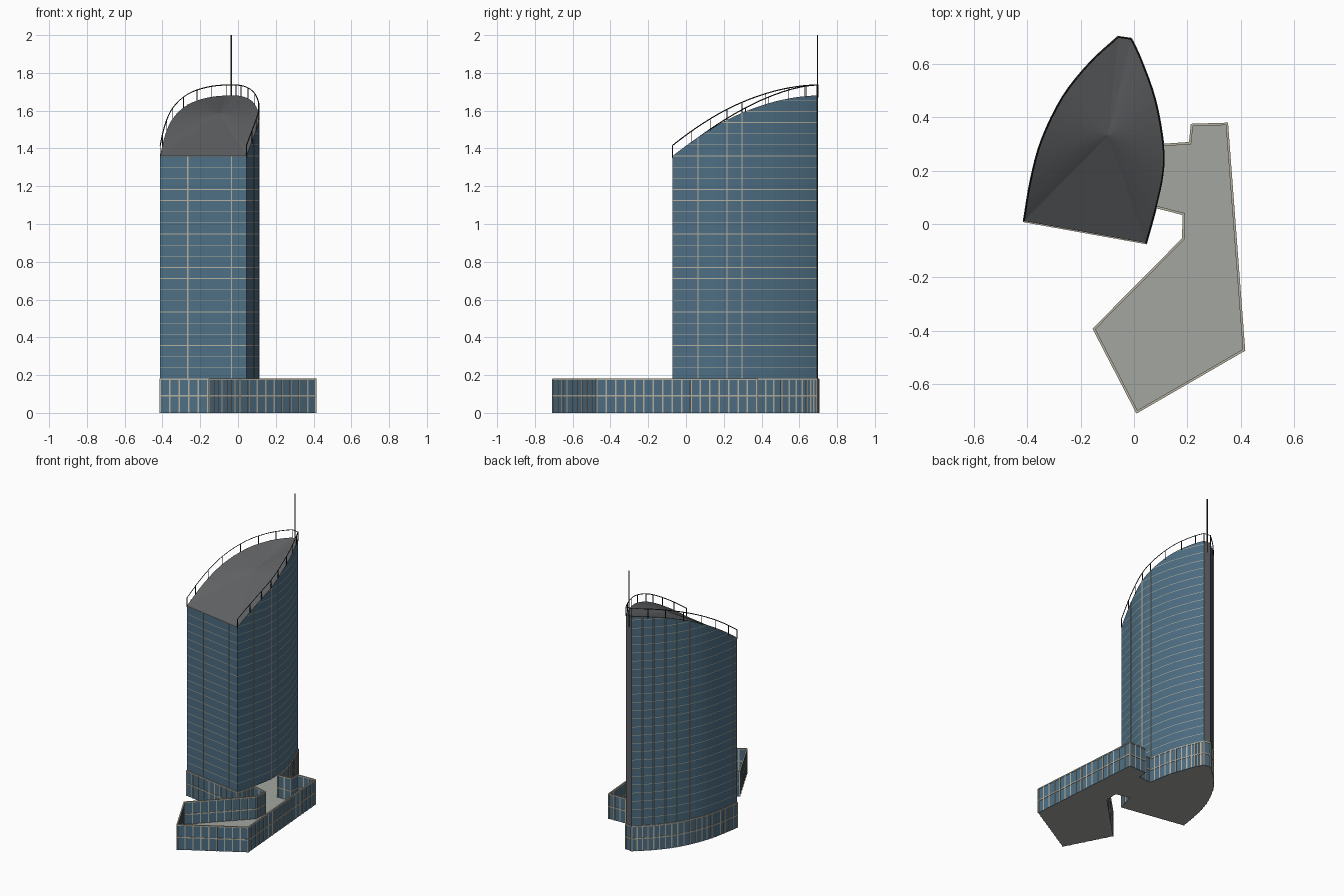
import bpy, bmesh, math
from mathutils import Vector

if "Cube" in bpy.data.objects:
    bpy.data.objects.remove(bpy.data.objects["Cube"], do_unlink=True)


def material(name, r, g, b):
    m = bpy.data.materials.new(name)
    m.use_nodes = True
    m.diffuse_color = (r, g, b, 1)
    m.node_tree.nodes["Principled BSDF"].inputs["Base Color"].default_value = (r, g, b, 1)
    return m


GLASS = material("blue_glass", 0.075, 0.155, 0.225)
TRIM = material("pale_trim", 0.46, 0.43, 0.35)
ROOF = material("dark_grey_roof", 0.115, 0.12, 0.125)
FLOOR = material("light_concrete", 0.36, 0.38, 0.35)
METAL = material("black_metal", 0.02, 0.02, 0.022)

BASE_TOP = 0.18      # top of the low wall
FLOOR_STEP = 0.059   # storey height


def make_object(name, bm, mats):
    bmesh.ops.recalc_face_normals(bm, faces=bm.faces[:])
    mesh = bpy.data.meshes.new(name)
    bm.to_mesh(mesh)
    bm.free()
    for m in mats:
        mesh.materials.append(m)
    ob = bpy.data.objects.new(name, mesh)
    bpy.context.collection.objects.link(ob)
    return ob


def box_between(bm, p, q, z0, z1, thick):
    """Upright plate running from p to q in plan."""
    d = (q - p).normalized()
    n = Vector((-d.y, d.x)) * thick / 2
    plan = [p + n, q + n, q - n, p - n]
    low = [bm.verts.new((c.x, c.y, z0)) for c in plan]
    high = [bm.verts.new((c.x, c.y, z1)) for c in plan]
    bm.faces.new(low)
    bm.faces.new(high)
    for i in range(4):
        j = (i + 1) % 4
        bm.faces.new((low[i], low[j], high[j], high[i]))


def post(bm, p, z0, z1, width, depth, d=Vector((1, 0))):
    box_between(bm, p - d * width / 2, p + d * width / 2, z0, z1, depth)


def smooth_path(points, steps=4):
    """Catmull-Rom curve through plan points."""
    pts = [Vector(p) for p in points]
    ext = [2 * pts[0] - pts[1]] + pts + [2 * pts[-1] - pts[-2]]
    out = []
    for i in range(len(pts) - 1):
        a, b, c, d = ext[i:i + 4]
        for k in range(steps):
            t = k / steps
            out.append(0.5 * (2 * b + (c - a) * t + (2 * a - 5 * b + 4 * c - d) * t * t
                              + (3 * b - a - 3 * c + d) * t ** 3))
    return out + [pts[-1]]


def roof_z(p):
    """The roof climbs in an arc away from the front face."""
    s = (0.177 * p.x + 0.984 * p.y + 0.062) / 0.745
    return 1.36 + 0.32 * (1 - (1 - min(max(s, 0), 1)) ** 1.8)


# Plan outlines
east = smooth_path([(0.045, -0.071), (0.082, 0.064), (0.108, 0.19), (0.109, 0.296),
                    (0.079, 0.464), (0.026, 0.614), (-0.011, 0.693)])
west = smooth_path([(-0.06, 0.70), (-0.165, 0.603), (-0.266, 0.476), (-0.345, 0.315),
                    (-0.386, 0.165), (-0.412, 0.011)])
tower_plan = east + west
annex = [Vector(p) for p in [(0.187, 0.037), (0.184, -0.056), (-0.15, -0.393),
                             (0.011, -0.704), (0.412, -0.472), (0.348, 0.375),
                             (0.217, 0.371), (0.21, 0.303)]]
base_plan = east[:5] + annex + east[12:] + west

# Tower body: glass sides, dark prow, faceted roof, storey lines cut in
bm = bmesh.new()
low = [bm.verts.new((p.x, p.y, BASE_TOP)) for p in tower_plan]
high = [bm.verts.new((p.x, p.y, roof_z(p))) for p in tower_plan]
peak = bm.verts.new((-0.097, 0.333, 1.585))
bm.faces.new(low).material_index = 2
for i in range(len(low)):
    j = (i + 1) % len(low)
    side = bm.faces.new((low[i], low[j], high[j], high[i]))
    side.material_index = 2 if i == len(east) - 1 else 0
    bm.faces.new((high[i], high[j], peak)).material_index = 2
levels = [BASE_TOP + FLOOR_STEP * k for k in range(1, 26)]
for z in levels:
    for h in (z - 0.0018, z + 0.0018):
        sides = [f for f in bm.faces if f.material_index == 0]
        geom = set(sides)
        for f in sides:
            geom.update(f.verts)
            geom.update(f.edges)
        bmesh.ops.bisect_plane(bm, geom=list(geom), plane_co=(0, 0, h), plane_no=(0, 0, 1))
for f in bm.faces:
    z = f.calc_center_median().z
    if f.material_index == 0 and any(abs(z - v) < 0.0018 for v in levels):
        f.material_index = 1
make_object("tower_body", bm, [GLASS, TRIM, ROOF])

# Vertical trims on the tower
bm = bmesh.new()
front_l, front_r = west[-1], east[0]
trim_points = [front_l.lerp(front_r, k) for k in (0.32, 0.825)]
trim_points += [east[i] for i in (4, 9, 12)]
trim_points += [west[i] for i in (2, 4, 6, 8, 10, 19)]
for p in trim_points:
    post(bm, p, BASE_TOP, roof_z(p), 0.006, 0.006)
make_object("tower_vertical_trims", bm, [TRIM])

# Ground slab under tower and annex
bm = bmesh.new()
face = bm.faces.new([bm.verts.new((p.x, p.y, 0)) for p in base_plan])
top = bmesh.ops.extrude_face_region(bm, geom=[face])
for v in top["geom"]:
    if isinstance(v, bmesh.types.BMVert):
        v.co.z = 0.02
make_object("ground_slab", bm, [FLOOR])

# Low glazed wall with mullions and rails, around the whole plan
glass, frame = bmesh.new(), bmesh.new()
for i, p in enumerate(base_plan):
    q = base_plan[(i + 1) % len(base_plan)]
    d = (q - p).normalized()
    box_between(glass, p, q, 0, BASE_TOP, 0.004)
    for z in (0.09, BASE_TOP - 0.003):
        box_between(frame, p, q, z - 0.004, z + 0.004, 0.009)
    count = max(1, round((q - p).length / 0.05))
    for k in range(count):
        post(frame, p.lerp(q, k / count), 0, BASE_TOP, 0.008, 0.009, d)
make_object("base_glass_wall", glass, [GLASS])
make_object("base_wall_frames", frame, [TRIM])

# Roof railing: curved top rail with posts along both sides and the prow
curve = bpy.data.curves.new("roof_rail", "CURVE")
curve.dimensions = "3D"
curve.bevel_depth = 0.003
curve.bevel_resolution = 0
spline = curve.splines.new("POLY")
spline.points.add(len(tower_plan) - 1)
for pt, p in zip(spline.points, tower_plan):
    pt.co = (p.x, p.y, roof_z(p) + 0.056, 1)
curve.materials.append(METAL)
rail = bpy.data.objects.new("roof_rail", curve)
bpy.context.collection.objects.link(rail)

bm = bmesh.new()
for p in east[::3] + west[::3] + [west[-1]]:
    post(bm, p, roof_z(p) - 0.01, roof_z(p) + 0.056, 0.004, 0.004)
make_object("roof_rail_posts", bm, [METAL])

# Mast on the prow
bm = bmesh.new()
post(bm, Vector((-0.036, 0.697)), 1.6, 2.0, 0.006, 0.006)
make_object("mast", bm, [METAL])
